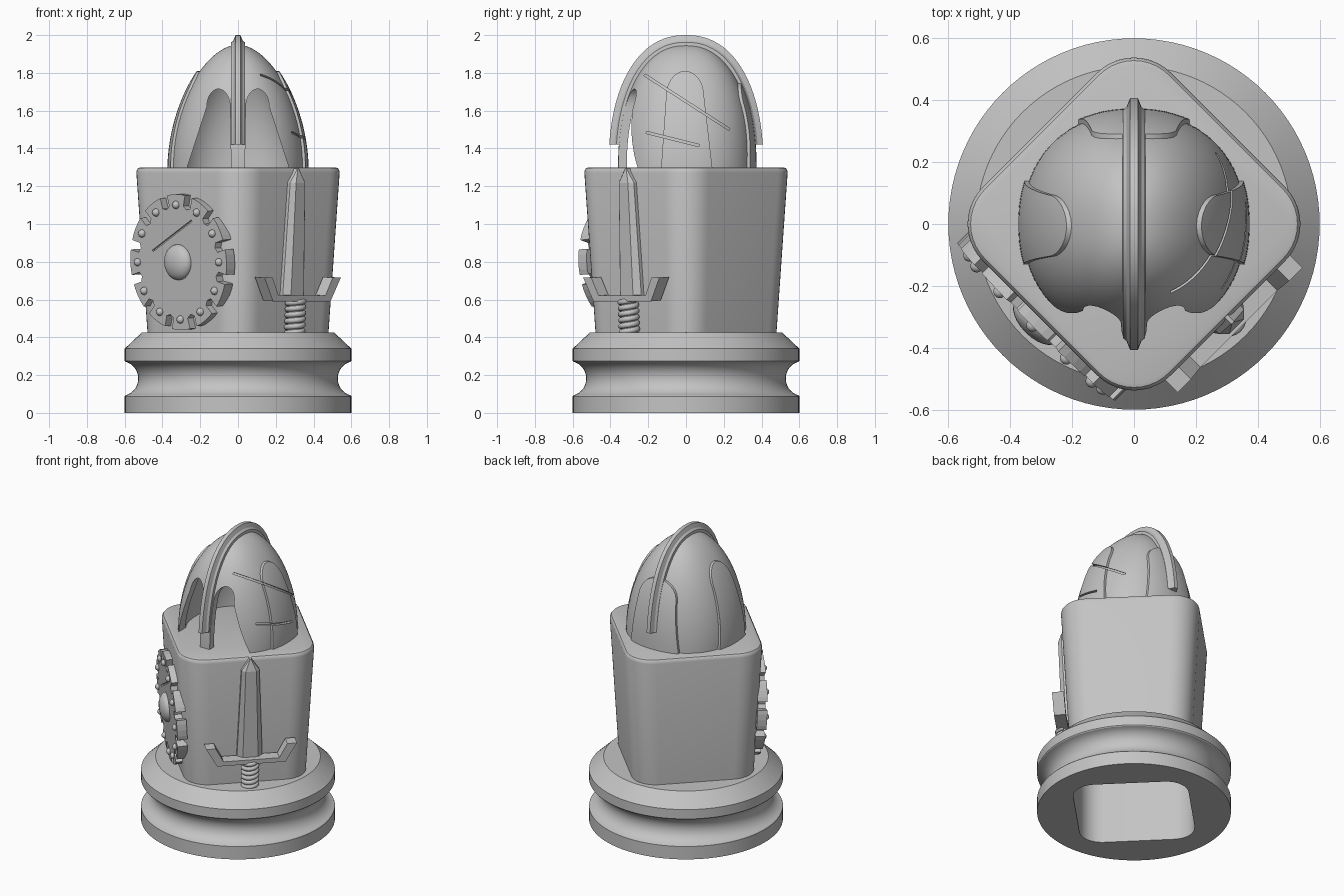
import bpy, bmesh
from math import sin, cos, pi, radians, copysign
from mathutils import Matrix, Vector

if "Cube" in bpy.data.objects:
    bpy.data.objects.remove(bpy.data.objects["Cube"])

GREY = (0.55, 0.55, 0.55, 1)
stone = bpy.data.materials.new("grey stone")
stone.use_nodes = True
stone.diffuse_color = GREY
stone.node_tree.nodes["Principled BSDF"].inputs["Base Color"].default_value = GREY


# ---- helpers ----
def add_object(name, bm):
    bmesh.ops.recalc_face_normals(bm, faces=bm.faces)
    mesh = bpy.data.meshes.new(name)
    bm.to_mesh(mesh)
    bm.free()
    mesh.materials.append(stone)
    obj = bpy.data.objects.new(name, mesh)
    bpy.context.collection.objects.link(obj)
    return obj


def loft(name, rings):
    """Skin closed rings of equal length and cap both ends."""
    bm = bmesh.new()
    loops = [[bm.verts.new(p) for p in ring] for ring in rings]
    n = len(loops[0])
    for a, b in zip(loops, loops[1:]):
        for i in range(n):
            j = (i + 1) % n
            bm.faces.new((a[i], a[j], b[j], b[i]))
    bm.faces.new(loops[0])
    bm.faces.new(loops[-1])
    return add_object(name, bm)


def prism(name, outline, axis, lo, hi):
    def point(p, q, d):
        return (d, p, q) if axis == "x" else (p, d, q)
    return loft(name, [[point(p, q, d) for p, q in outline] for d in (lo, hi)])


def activate(obj):
    bpy.ops.object.select_all(action="DESELECT")
    obj.select_set(True)
    bpy.context.view_layer.objects.active = obj


def boolean(obj, tool, operation="DIFFERENCE", keep=False):
    activate(obj)
    mod = obj.modifiers.new("cut", "BOOLEAN")
    mod.operation, mod.object, mod.solver = operation, tool, "EXACT"
    bpy.ops.object.modifier_apply(modifier=mod.name)
    if not keep:
        bpy.data.objects.remove(tool)
    return obj


def smooth(obj, angle=32):
    activate(obj)
    bpy.ops.object.shade_smooth_by_angle(angle=radians(angle))


def power(v, n):
    return copysign(abs(v) ** (2 / n), v)


def circle(r, z, n=96):
    return [(r * cos(2 * pi * i / n), r * sin(2 * pi * i / n), z) for i in range(n)]


def rounded_square(a, r, z, steps=10):
    """Rounded square with half width a, standing on its corner."""
    turn = Matrix.Rotation(pi / 4, 3, "Z")
    pts = []
    for k in range(4):
        mid = pi / 4 + k * pi / 2
        cx, cy = copysign(a - r, cos(mid)), copysign(a - r, sin(mid))
        for i in range(steps + 1):
            t = k * pi / 2 + i / steps * pi / 2
            pts.append(turn @ Vector((cx + r * cos(t), cy + r * sin(t), z)))
    return pts


def tongue(left, right, top_left, top_right, shoulder, top, sign=1):
    """Tapering outline with a round top."""
    c, w = (top_left + top_right) / 2, (top_right - top_left) / 2
    arc = [(c + w * cos(pi * i / 14), shoulder + (top - shoulder) * sin(pi * i / 14))
           for i in range(15)]
    return [(sign * p, q) for p, q in [(left, 1.25), (right, 1.25)] + arc]


def strip(a, b, w):
    a, b = Vector(a), Vector(b)
    side = (b - a).normalized().orthogonal() * w / 2
    return [a + side, b + side, b - side, a - side]


# ---- round base and square body, hollow below ----
profile = [(0.6, 0), (0.6, 0.088)]
profile += [(0.62 - 0.092 * sin(t), 0.182 - 0.092 * cos(t))
            for t in [radians(15 + 10 * i) for i in range(16)]]
profile += [(0.6, 0.276), (0.6, 0.34), (0.51, 0.425)]
base = loft("base", [circle(r, z) for r, z in profile])
body = loft("body", [rounded_square(a, r, z) for a, r, z in (
    (0.376, 0.148, 0.3), (0.43, 0.169, 1.272), (0.427, 0.166, 1.287),
    (0.42, 0.159, 1.296), (0.407, 0.146, 1.3))])
hollow = loft("hollow", [rounded_square(0.358, 0.14, z) for z in (-0.1, 1.2)])
boolean(base, hollow, keep=True)
boolean(body, hollow)
smooth(base)
smooth(body)


# ---- helmet ----
def dome(name, grow, low, n=72):
    def ring(t, z):
        sx = (0.36 + grow) * (1 - t ** 1.8) ** (1 / 1.8)
        sy = (0.36 + grow) * (1 - t ** 2.2) ** (1 / 2.2)
        return [(sx * power(cos(u), 2.2), sy * power(sin(u), 2.2), z)
                for u in [2 * pi * (i + 0.5) / n for i in range(n)]]
    levels = [sin(radians(88.5) * k / 30) for k in range(31)]
    return loft(name, [ring(0, low)] + [ring(t, 1.3 + (0.65 + grow) * t) for t in levels])


def shell(name, outer, inner, low=1.285):
    return boolean(dome(name, outer, low), dome("inside", inner, 1.2))


helmet = shell("helmet", 0, -0.045)
for s in (-1, 1):
    opening = tongue(0.036, 0.285, 0.042, 0.165, 1.62, 1.715, s)
    boolean(helmet, prism("opening", opening, "y", -0.6, -0.04))

# raised plates on the sides and back
side_outline = tongue(-0.135, 0.145, -0.105, 0.095, 1.68, 1.81)
back_outline = tongue(-0.185, 0.185, -0.14, 0.14, 1.62, 1.75)
plates = []
for name, outline, axis, lo, hi in (("left_plate", side_outline, "x", 0.05, 0.6),
                                    ("right_plate", side_outline, "x", -0.6, -0.05),
                                    ("back_plate", back_outline, "y", 0.05, 0.6)):
    plate = shell(name, 0.014, -0.02)
    plates.append(boolean(plate, prism("mask", outline, axis, lo, hi), "INTERSECT"))

# battle scratches on the left side
for a, b in (((-0.22, 1.79), (0.23, 1.5)), ((-0.21, 1.485), (0.07, 1.415))):
    scratch = shell("scratch", 0.04, -0.012)
    boolean(scratch, prism("line", strip(a, b, 0.012), "x", 0.02, 0.6), "INTERSECT")
    boolean(helmet, scratch, keep=True)
    boolean(plates[0], scratch)
for part in [helmet] + plates:
    smooth(part)

# crest running front to back over the helmet
section = ((-0.038, -0.02), (-0.036, 0.012), (-0.024, 0.022), (-0.013, 0.05),
           (0.013, 0.05), (0.024, 0.022), (0.036, 0.012), (0.038, -0.02))
arch = []
for k in range(65):
    u = pi * k / 64
    arch.append([(x, (0.36 + h) * power(cos(u), 2.25),
                  1.3 + (0.65 + h) * power(max(sin(u), 0), 2.25)) for x, h in section])
crest = loft("crest", arch)
boolean(crest, prism("trim", [(-1, 1), (1, 1), (1, 1.42), (-1, 1.42)], "y", -1, 1))
smooth(crest, 25)


# ---- frames lying on the two front faces of the body ----
def face_frame(turn):
    return (Matrix.Rotation(radians(turn), 4, "Z") @ Matrix.Translation((0, -0.404, 0.8))
            @ Matrix.Rotation(radians(3.1), 4, "X"))


right_face, left_face = face_frame(-45), face_frame(45)

# ---- round shield with slotted rim ----
rim = []
for k in range(12):
    mid = radians(15 + 30 * k)
    out, across = Vector((cos(mid), sin(mid))), Vector((-sin(mid), cos(mid)))
    rim += [out * r + across * w for r, w in
            ((0.358, -0.026), (0.3, -0.026), (0.287, 0), (0.3, 0.026), (0.358, 0.026))]
    rim += [Vector((cos(mid + t), sin(mid + t))) * 0.36 for t in (0.15, 0.26, 0.37)]
shield = prism("shield", rim, "y", 0.02, -0.042)
boolean(shield, prism("line", strip((-0.19, 0.06), (0.11, 0.22), 0.01), "y", -0.03, -0.1))
shield.matrix_world = right_face


def knob(name, x, z, radius, height):
    bm = bmesh.new()
    bmesh.ops.create_uvsphere(bm, u_segments=24, v_segments=12, radius=1)
    bm.transform(Matrix.Translation((x, -0.042, z)) @ Matrix.Diagonal((radius, height, radius, 1)))
    obj = add_object(name, bm)
    obj.matrix_world = right_face
    smooth(obj, 60)


knob("shield_boss", 0, 0, 0.095, 0.05)
for k in range(12):
    knob("shield_stud", 0.304 * cos(k * pi / 6), 0.304 * sin(k * pi / 6), 0.021, 0.022)

# ---- sword, point up ----
blade = loft("sword_blade", [
    [(-w, 0.01, z), (-w, -0.02, z), (-0.6 * w, -d, z), (0.6 * w, -d, z), (w, -0.02, z), (w, 0.01, z)]
    for z, w, d in ((-0.19, 0.08, 0.05), (0.42, 0.056, 0.042), (0.495, 0.006, 0.021))])
half = [(0.215, -0.205), (0.285, -0.08), (0.225, -0.08), (0.175, -0.175)]
guard = prism("sword_guard", half + [(-x, z) for x, z in reversed(half)], "y", -0.012, -0.085)
grip = loft("sword_grip", [circle(0.042, z, 24) for z in (-0.4, -0.19)])
grip.data.transform(Matrix.Translation((0, -0.04, 0)))

# spiral wrap on the grip
curve = bpy.data.curves.new("grip_wrap", "CURVE")
curve.dimensions, curve.bevel_depth, curve.bevel_resolution = "3D", 0.015, 2
curve.use_fill_caps = True
line = curve.splines.new("POLY")
line.points.add(120)
for i, p in enumerate(line.points):
    t = 2 * pi * i / 20
    p.co = (0.043 * cos(t), -0.04 + 0.043 * sin(t), -0.39 + 0.19 * i / 120, 1)
curve.materials.append(stone)
wrap = bpy.data.objects.new("grip_wrap", curve)
bpy.context.collection.objects.link(wrap)
activate(wrap)
bpy.ops.object.convert(target="MESH")
wrap = bpy.context.view_layer.objects.active

for part in (blade, guard, grip, wrap):
    part.matrix_world = left_face
smooth(grip)
smooth(wrap, 60)
